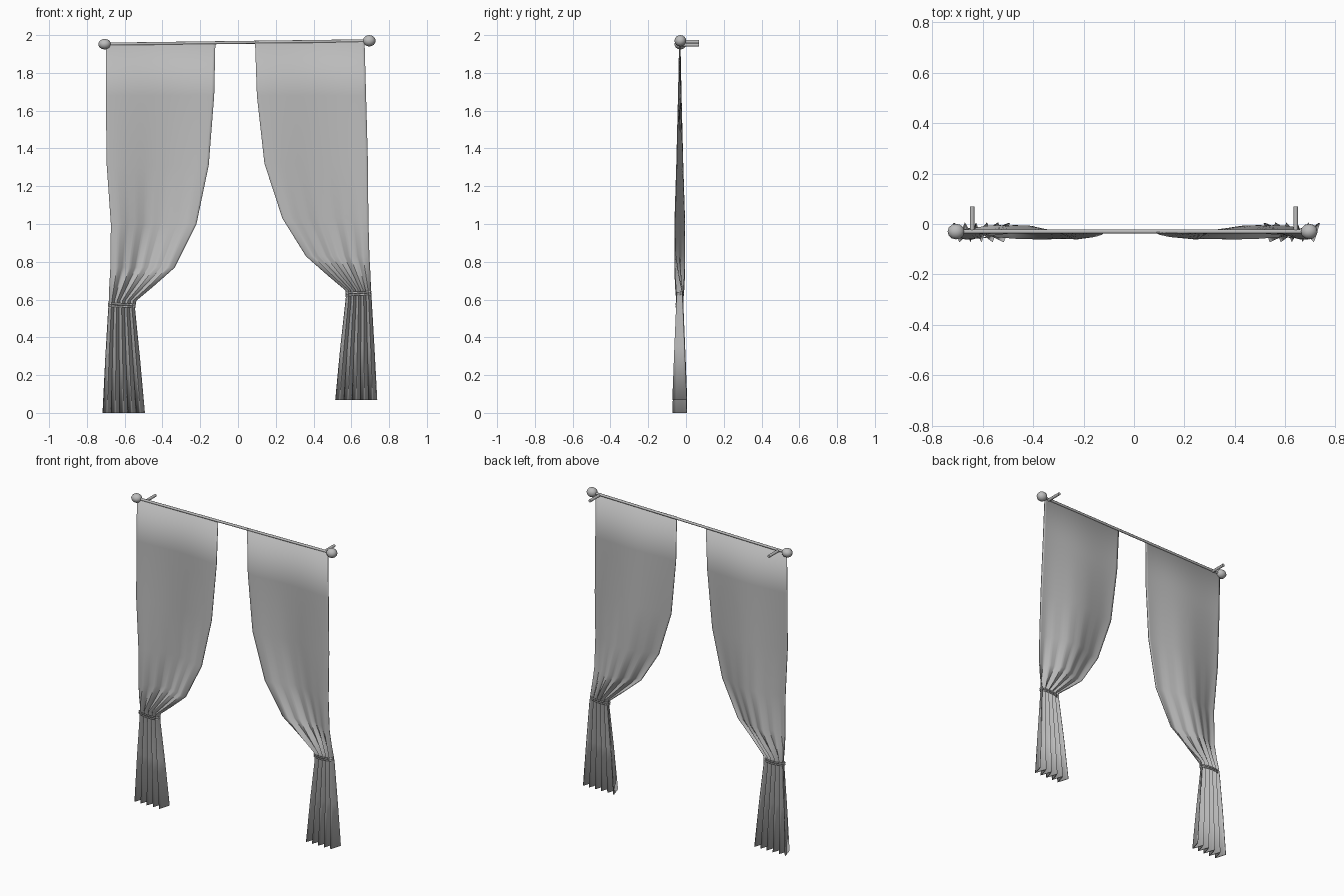
import bpy, math
from mathutils import Vector

cube = bpy.data.objects.get("Cube")
if cube:
    bpy.data.objects.remove(cube)

grey = bpy.data.materials.new("plain grey")
grey.use_nodes = True
grey.diffuse_color = (0.5, 0.5, 0.5, 1)
grey.node_tree.nodes["Principled BSDF"].inputs["Base Color"].default_value = (0.5, 0.5, 0.5, 1)

ROD_Y = -0.03


def finish(ob, name, angle=40):
    ob.name = name
    ob.data.materials.append(grey)
    bpy.ops.object.select_all(action="DESELECT")
    ob.select_set(True)
    bpy.context.view_layer.objects.active = ob
    bpy.ops.object.shade_smooth_by_angle(angle=math.radians(angle))
    return ob


def bar(name, a, b, radius):
    a, b = Vector(a), Vector(b)
    bpy.ops.mesh.primitive_cylinder_add(vertices=12, radius=radius, depth=(b - a).length, location=(a + b) / 2)
    ob = bpy.context.object
    ob.rotation_euler = (b - a).to_track_quat("Z", "Y").to_euler()
    return finish(ob, name)


def pleat(u, count=5):
    """Triangle wave from -1 to 1 across the cloth."""
    return 1 - 4 * abs((u * count + 0.5) % 1 - 0.5)


def curtain(name, rows, columns=40):
    """Rows hold: height, outer x, inner x, bulge depth, pleat depth."""
    verts, faces = [], []
    for z, outer, inner, bulge, fold in rows:
        for i in range(columns + 1):
            u = i / columns
            y = -0.033 - bulge * math.cos(2 * math.pi * u) + fold * pleat(u)
            verts.append((outer + (inner - outer) * u, y, z))
    w = columns + 1
    for r in range(len(rows) - 1):
        for i in range(columns):
            a = r * w + i
            faces.append((a, a + 1, a + w + 1, a + w))
    mesh = bpy.data.meshes.new(name)
    mesh.from_pydata(verts, [], faces)
    ob = bpy.data.objects.new(name, mesh)
    bpy.context.collection.objects.link(ob)
    finish(ob, name, 50)
    solid = ob.modifiers.new("cloth thickness", "SOLIDIFY")
    solid.thickness = 0.005
    solid.offset = 0


def tieback(name, x, z, half_width, tilt):
    # flattened cord loop around the gathered cloth
    for part, dz in (("upper", 0.006), ("lower", -0.006)):
        bpy.ops.mesh.primitive_torus_add(major_segments=24, minor_segments=6, major_radius=half_width,
                                         minor_radius=0.005, location=(x, -0.035, z + dz))
        ob = bpy.context.object
        ob.scale.y = 0.3
        ob.rotation_euler.y = tilt
        finish(ob, f"{name}_{part}_cord", 60)


# Rod with round ends, slightly tilted
left_end, right_end = Vector((0.695, ROD_Y, 1.97)), Vector((-0.706, ROD_Y, 1.952))
bar("curtain_rod", right_end, left_end, 0.008)
for name, end in (("left_finial", left_end), ("right_finial", right_end)):
    bpy.ops.mesh.primitive_uv_sphere_add(segments=12, ring_count=8, radius=0.031, location=end)
    ob = bpy.context.object
    ob.scale = (1.08, 1, 0.9 if end.x < 0 else 0.97)
    finish(ob, name, 50)

# Wall brackets
for name, x, z in (("left_bracket", 0.642, 1.965), ("right_bracket", -0.642, 1.948)):
    bar(name, (x, ROD_Y, z), (x, 0.07, z), 0.009)

# Curtains, gathered by the tiebacks
curtain("right_curtain", [
    (1.952, -0.70, -0.12, 0.001, 0), (1.68, -0.70, -0.126, 0.007, 0),
    (1.31, -0.695, -0.155, 0.016, 0), (1.0, -0.673, -0.22, 0.026, 0.001),
    (0.77, -0.675, -0.335, 0.026, 0.005), (0.67, -0.68, -0.45, 0.016, 0.01),
    (0.595, -0.682, -0.54, 0.003, 0.014), (0.55, -0.685, -0.547, 0, 0.015),
    (0.3, -0.70, -0.522, 0, 0.026), (0.01, -0.715, -0.495, 0, 0.037)])
curtain("left_curtain", [
    (1.97, 0.67, 0.09, 0.001, 0), (1.68, 0.678, 0.10, 0.007, 0),
    (1.32, 0.688, 0.14, 0.016, 0), (1.03, 0.69, 0.235, 0.026, 0.001),
    (0.83, 0.695, 0.36, 0.026, 0.005), (0.73, 0.70, 0.475, 0.016, 0.01),
    (0.65, 0.702, 0.57, 0.003, 0.014), (0.61, 0.705, 0.573, 0, 0.015),
    (0.35, 0.72, 0.544, 0, 0.026), (0.068, 0.735, 0.517, 0, 0.037)])
tieback("right_tieback", -0.616, 0.57, 0.068, 0.04)
tieback("left_tieback", 0.638, 0.632, 0.065, -0.04)

# The lowest hem rests on the floor
for ob in bpy.data.objects:
    if ob.type == "MESH" and "curtain" in ob.name and ob.name != "curtain_rod":
        for v in ob.data.vertices:
            if v.co.z < 0.02:
                v.co.z = 0
